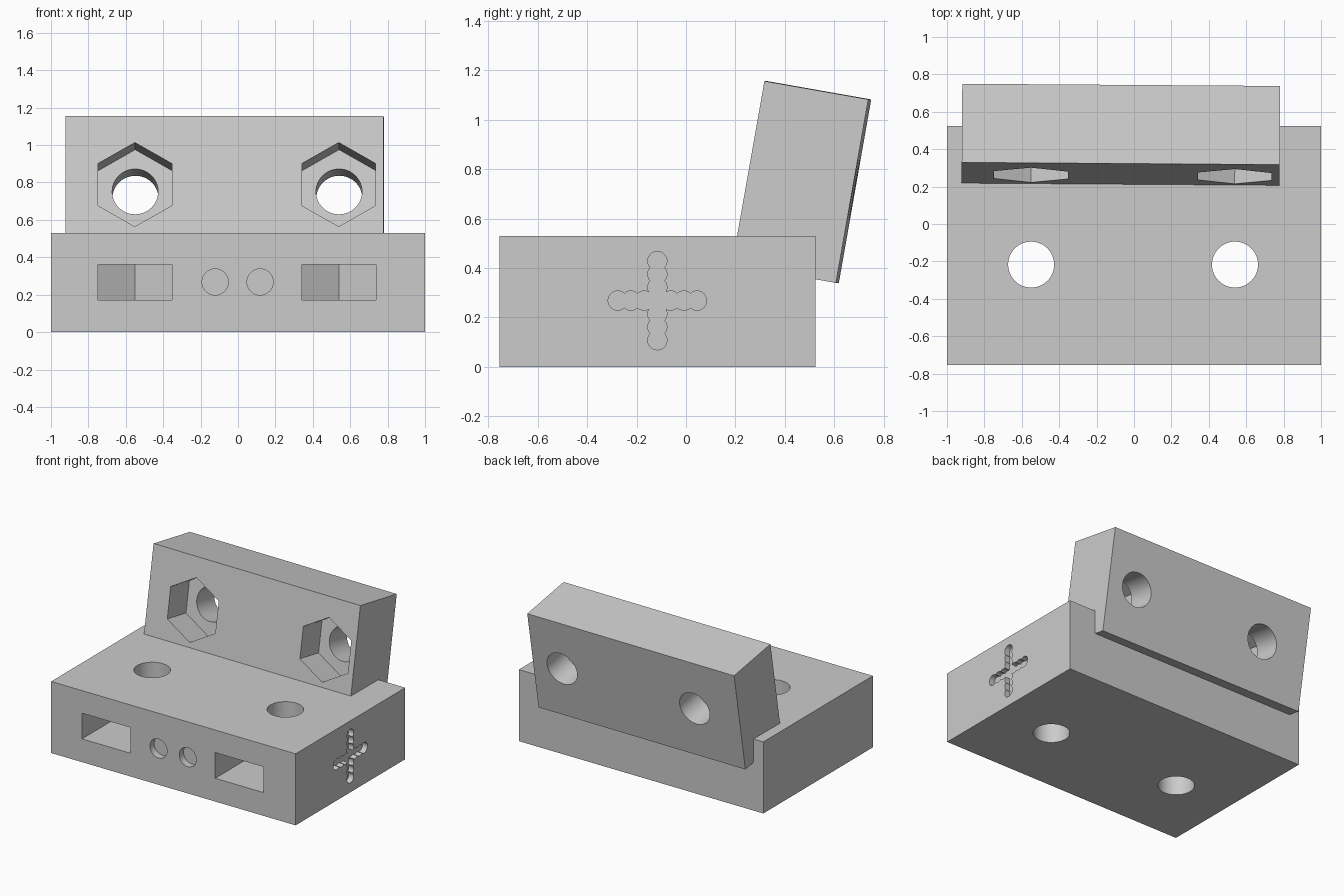
import bpy, bmesh, math

cube = bpy.data.objects.get("Cube")
if cube:
    bpy.data.objects.remove(cube, do_unlink=True)

grey = bpy.data.materials.new("plain_grey")
grey.use_nodes = True
grey.diffuse_color = (0.6, 0.6, 0.6, 1)
grey.node_tree.nodes["Principled BSDF"].inputs["Base Color"].default_value = (0.6, 0.6, 0.6, 1)


def ring(u, v, radius, sides=48):
    """Regular polygon with a corner pointing along +v."""
    steps = [math.tau * i / sides for i in range(sides)]
    return [(u + radius * math.sin(a), v + radius * math.cos(a)) for a in steps]


def rect(u0, u1, v0, v1):
    return [(u0, v0), (u1, v0), (u1, v1), (u0, v1)]


def prism(name, outline, axis, start, end):
    """Extrude a 2D outline along the given axis."""
    place = {"x": lambda u, v, w: (w, u, v),
             "y": lambda u, v, w: (u, w, v),
             "z": lambda u, v, w: (u, v, w)}[axis]
    bm = bmesh.new()
    near = [bm.verts.new(place(u, v, start)) for u, v in outline]
    far = [bm.verts.new(place(u, v, end)) for u, v in outline]
    bm.faces.new(near)
    bm.faces.new(far)
    for i in range(len(near)):
        j = (i + 1) % len(near)
        bm.faces.new((near[i], near[j], far[j], far[i]))
    bmesh.ops.recalc_face_normals(bm, faces=bm.faces)
    mesh = bpy.data.meshes.new(name)
    bm.to_mesh(mesh)
    bm.free()
    mesh.materials.append(grey)
    obj = bpy.data.objects.new(name, mesh)
    bpy.context.collection.objects.link(obj)
    return obj


def select(obj):
    bpy.ops.object.select_all(action="DESELECT")
    obj.select_set(True)
    bpy.context.view_layer.objects.active = obj


def cut(target, outline, axis, start, end):
    """Subtract a prism from the target and discard it."""
    cutter = prism("cutter", outline, axis, start, end)
    cutter.hide_render = True
    mod = target.modifiers.new("cut", "BOOLEAN")
    mod.operation = "DIFFERENCE"
    mod.solver = "EXACT"
    mod.object = cutter
    select(target)
    bpy.ops.object.modifier_apply(modifier=mod.name)
    bpy.data.objects.remove(cutter, do_unlink=True)


BOLT_X = (-0.55, 0.54)
BOLT_R, NUT_R = 0.123, 0.228
NUT_HALF = NUT_R * math.cos(math.pi / 6)
FRONT, BACK, TOP = -0.755, 0.525, 0.529
MID_Z = 0.268

# Base block with bolt holes and nut slots opening to the front
base = prism("base_block", rect(-1, 1, FRONT, BACK), "z", 0, TOP)
hole_y = -0.217
for x in BOLT_X:
    cut(base, ring(x, hole_y, BOLT_R), "z", -0.1, TOP + 0.1)
    slot = [(x - NUT_HALF, FRONT - 0.1), (x + NUT_HALF, FRONT - 0.1),
            (x + NUT_HALF, hole_y + NUT_R / 2), (x, hole_y + NUT_R),
            (x - NUT_HALF, hole_y + NUT_R / 2)]
    cut(base, slot, "z", 0.172, 0.362)

# Two shallow round sockets on the front
for x in (-0.122, 0.118):
    cut(base, ring(x, MID_Z, 0.07), "y", FRONT - 0.1, FRONT + 0.05)

# Beaded plus sign sunk in the side
for i in range(-3, 4):
    offset = i * 0.0535
    spots = {(offset, 0), (0, offset)}
    for du, dv in sorted(spots):
        cut(base, ring(-0.116 + du, MID_Z + dv, 0.039, 24), "x", 0.96, 1.1)

# Leaning block with hexagonal nut pockets and bolt holes
half_depth, half_height, centre_x = 0.2135, 0.377, -0.07
block = prism("leaning_block", rect(-0.85, 0.85, -half_height, half_height),
              "y", -half_depth, half_depth)
for x in BOLT_X:
    u = x - centre_x
    cut(block, ring(u, 0.004, BOLT_R), "y", -0.5, 0.5)
    cut(block, ring(u, 0.004, NUT_R, 6), "y", -0.5, -half_depth + 0.22)
block.location = (centre_x, 0.468, 0.748)
block.rotation_euler = (math.radians(-10), 0, math.radians(-0.4))

for obj in (base, block):
    select(obj)
    bpy.ops.object.shade_smooth_by_angle(angle=math.radians(30))
